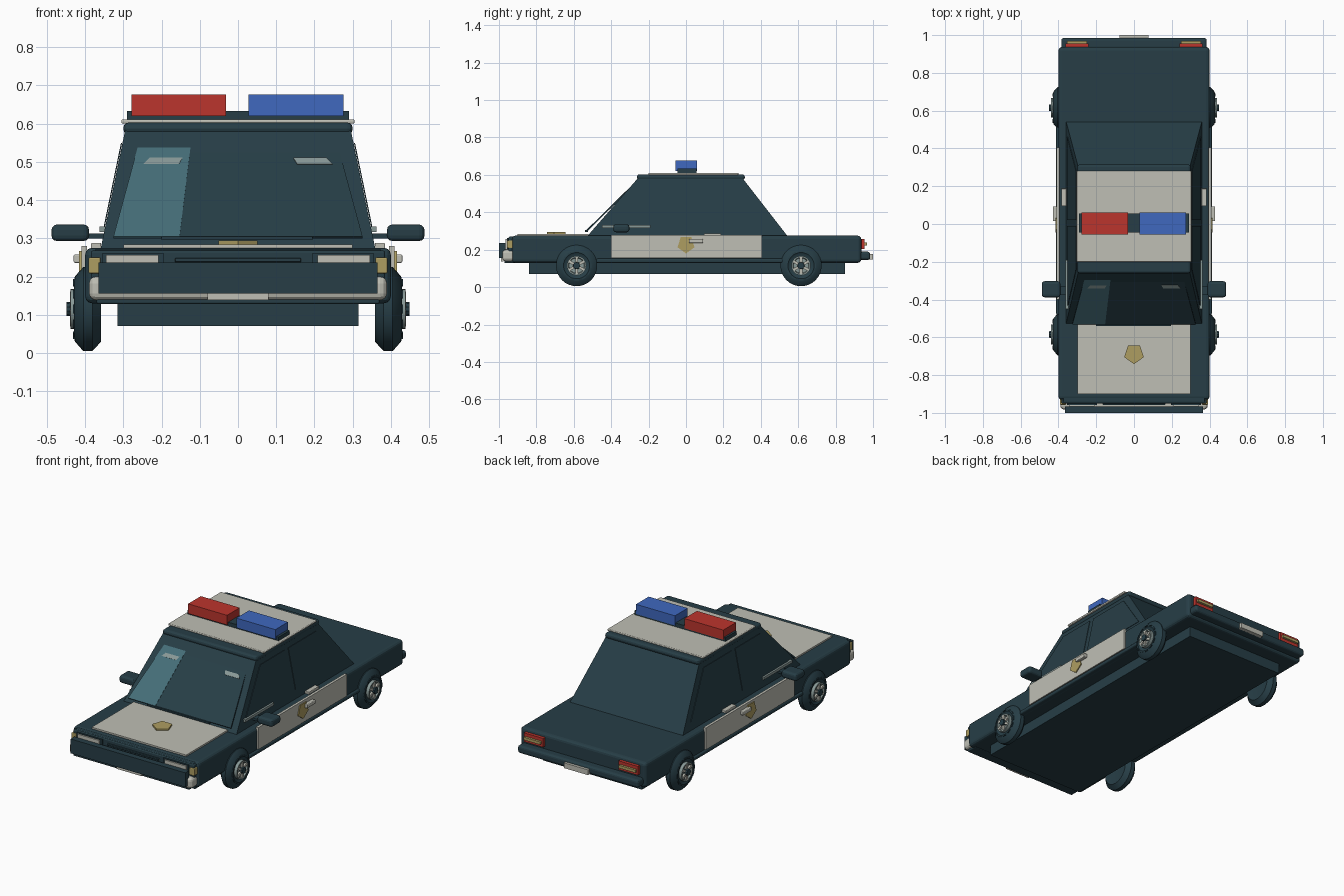
import bpy, bmesh, math
from mathutils import Vector

if "Cube" in bpy.data.objects:
    bpy.data.objects.remove(bpy.data.objects["Cube"], do_unlink=True)


def material(name, rgb):
    m = bpy.data.materials.new(name)
    m.use_nodes = True
    m.diffuse_color = (*rgb, 1)
    m.node_tree.nodes["Principled BSDF"].inputs["Base Color"].default_value = (*rgb, 1)
    return m


DARK = material("dark paint", (0.02, 0.048, 0.062))
CREAM = material("cream paint", (0.52, 0.52, 0.46))
RED = material("red lamp", (0.50, 0.035, 0.026))
BLUE = material("blue lamp", (0.05, 0.14, 0.52))
GOLD = material("gold", (0.42, 0.34, 0.12))
TEAL = material("glass reflection", (0.06, 0.155, 0.19))
GREY = material("pale grey trim", (0.25, 0.32, 0.31))


def finish(name, bm, mat, bevel=0, smooth=False):
    bmesh.ops.recalc_face_normals(bm, faces=bm.faces)
    me = bpy.data.meshes.new(name)
    bm.to_mesh(me)
    bm.free()
    me.materials.append(mat)
    ob = bpy.data.objects.new(name, me)
    bpy.context.collection.objects.link(ob)
    if bevel:
        b = ob.modifiers.new("bevel", "BEVEL")
        b.width, b.segments = bevel, 3
    if smooth:
        bpy.ops.object.select_all(action="DESELECT")
        ob.select_set(True)
        bpy.context.view_layer.objects.active = ob
        bpy.ops.object.shade_smooth_by_angle(angle=math.radians(35))
    return ob


def box(name, x, y, z, mat, bevel=0):
    """Box from (min, max) ranges on each axis."""
    bm = bmesh.new()
    bmesh.ops.create_cube(bm, size=1)
    for v in bm.verts:
        v.co = [(r[0] + r[1]) / 2 + c * (r[1] - r[0]) for r, c in zip((x, y, z), v.co)]
    return finish(name, bm, mat, bevel)


def plate(name, points, depth, mat):
    """Flat polygon pushed along a depth vector."""
    bm = bmesh.new()
    face = bm.faces.new([bm.verts.new(p) for p in points])
    top = bmesh.ops.extrude_face_region(bm, geom=[face])["geom"]
    bmesh.ops.translate(bm, vec=depth, verts=[v for v in top if isinstance(v, bmesh.types.BMVert)])
    return finish(name, bm, mat)


def lathe(name, profile, centre, side, mat, steps=32):
    """Spin (offset, radius) points around the x axis."""
    bm = bmesh.new()
    vs = [bm.verts.new((side * o, 0, r)) for o, r in profile]
    edges = [bm.edges.new(p) for p in zip(vs, vs[1:])]
    bmesh.ops.spin(bm, geom=vs + edges, axis=(1, 0, 0), cent=(0, 0, 0),
                   angle=math.tau, steps=steps)
    bmesh.ops.remove_doubles(bm, verts=bm.verts, dist=0.0005)
    bmesh.ops.translate(bm, vec=centre, verts=bm.verts)
    return finish(name, bm, mat, smooth=True)


def span(side, a, b):
    return tuple(sorted((side * a, side * b)))


# Lower body, floor and skirts
box("lower_body", (-.4, .4), (-.93, .937), (.13, .275), DARK, .018)
box("underbody", (-.315, .315), (-.84, .85), (.07, .16), DARK)

# Cabin frustum
bm = bmesh.new()
rings = [[bm.verts.new(p) for p in ((-w, f, z), (w, f, z), (w, r, z), (-w, r, z))]
         for w, f, r, z in ((.36, -.53, .545, .27), (.295, -.255, .3, .585))]
bm.faces.new(rings[0])
bm.faces.new(rings[1])
for i in range(4):
    j = (i + 1) % 4
    bm.faces.new((rings[0][i], rings[0][j], rings[1][j], rings[1][i]))
finish("cabin", bm, DARK)

# Roof with light bar
box("roof", (-.3, .3), (-.262, .315), (.572, .603), DARK, .014)
box("roof_panel", (-.305, .305), (-.2, .28), (.6, .611), CREAM, .004)
box("light_bar_base", (-.29, .29), (-.045, .055), (.609, .633), DARK)
box("red_light", (-.279, -.031), (-.055, .06), (.62, .676), RED)
box("blue_light", (.028, .276), (-.055, .06), (.62, .676), BLUE)


# Windscreen with reflections
def screen(x, z, lift=0):
    return (x, -.532 + (z - .304) * 1.017 - lift, z)


def screen_plate(name, corners, lift, mat):
    plate(name, [screen(x, z, lift) for x, z in corners], Vector((0, .005, -.005)), mat)


screen_plate("windscreen", ((-.326, .305), (.326, .305), (.262, .541), (-.262, .541)), 0, DARK)
screen_plate("windscreen_streak", ((-.326, .305), (-.153, .305), (-.124, .541), (-.262, .541)), .002, TEAL)
for s in (-1, 1):
    screen_plate("windscreen_glint", [(s * x, z) for x, z in
                 ((.155, .495), (.247, .495), (.232, .511), (.145, .511))], .004, GREY)
box("wiper_bar", (-.2, .195), (-.54, -.525), (.296, .305), DARK)

# Bonnet panel and badge
box("bonnet_panel", (-.3, .3), (-.9, -.52), (.27, .284), CREAM)


def pentagon(radius):
    return [(radius * math.sin(k * math.tau / 5), -radius * math.cos(k * math.tau / 5))
            for k in range(5)]


plate("bonnet_badge", [(x, -.688 + y, .283) for x, y in pentagon(.054)], Vector((0, 0, .011)), GOLD)

# Front end
box("front_bumper", (-.39, .39), (-.982, -.915), (.138, .2), CREAM, .018)
box("bumper_underside", (-.37, .37), (-.97, -.9), (.128, .15), DARK, .005)
box("push_bar", (-.365, .365), (-1, -.965), (.155, .237), DARK)
box("grille_panel", (-.385, .385), (-.95, -.92), (.15, .268), DARK, .006)
box("grille_slot", (-.165, .165), (-.958, -.94), (.238, .248), DARK, .002)
box("grille_trim", (-.168, .168), (-.955, -.94), (.243, .2455), GREY)
box("front_number_plate", (-.08, .08), (-.99, -.975), (.138, .157), CREAM)
box("bonnet_lip", (-.375, .375), (-.945, -.9), (.258, .272), DARK, .005)

# Rear end
box("rear_bumper", (-.385, .385), (.925, .985), (.145, .19), DARK, .014)
box("rear_number_plate", (-.077, .077), (.975, 1), (.147, .177), CREAM)

for s in (-1, 1):
    # Lamps
    box("headlight_frame", span(s, .195, .355), (-.958, -.94), (.195, .262), DARK)
    box("headlight", span(s, .208, .345), (-.966, -.95), (.2, .257), CREAM)
    box("front_indicator", span(s, .36, .391), (-.957, -.925), (.208, .25), GOLD, .004)
    box("tail_light", span(s, .24, .362), (.93, .955), (.205, .256), RED)
    box("tail_light_strip", span(s, .25, .355), (.95, .968), (.222, .238), GOLD)

    # Doors, trim and badge
    box("door_panel", span(s, .395, .41), (-.4, .405), (.155, .28), CREAM)
    box("sill_trim", span(s, .38, .412), (-.48, .53), (.13, .152), DARK, .008)
    plate("door_badge", [(s * .408, y, .228 - z) for z, y in
          [(-b, a) for a, b in pentagon(.048)]], Vector((s * .008, 0, 0)), GOLD)
    box("door_handle", span(s, .405, .43), (.015, .092), (.236, .258), CREAM, .004)
    box("rear_door_handle", span(s, .358, .385), (.095, .188), (.272, .288), CREAM, .003)
    box("window_trim", span(s, .345, .362), (-.45, -.19), (.316, .331), GREY)
    box("door_mirror", span(s, .39, .488), (-.388, -.303), (.293, .336), DARK, .014)
    box("mirror_stalk", span(s, .34, .4), (-.375, -.33), (.3, .312), DARK)

    # Side windows following the cabin slope
    for name, corners in (("front_side_window", ((-.44, .32), (-.01, .32), (-.01, .55), (-.235, .55))),
                          ("rear_side_window", ((.02, .32), (.46, .32), (.275, .55), (.02, .55)))):
        plate(name, [(s * (.361 - (z - .27) * .2063), y, z) for y, z in corners],
              Vector((s * .003, 0, 0)), DARK)

    # Wheels
    for end, y in (("front", -.585), ("rear", .615)):
        c = Vector((s * .393, y, .115))
        lathe(end + "_tyre", ((-.03, 0), (-.03, .06), (-.035, .085), (-.012, .11), (.012, .11),
                              (.034, .085), (.036, .07), (.028, .058), (.028, 0)), c, s, DARK)
        lathe(end + "_rim", ((.026, .052), (.046, .052), (.046, .044), (.036, .04), (.036, 0)), c, s, GREY)
        lathe(end + "_hub", ((.034, .02), (.056, .018), (.056, 0)), c, s, DARK, 10)
        for k in range(6):
            a = k * math.tau / 6
            spoke = box(end + "_spoke", (-.005, .005), (-.007, .007), (.016, .046), CREAM)
            spoke.location = c + Vector((s * .042, 0, 0))
            spoke.rotation_euler.x = a
        for k in range(12):
            mark = box(end + "_tyre_mark", (-.003, .003), (-.012, .012), (.075, .079), DARK)
            mark.location = c + Vector((s * .036, 0, 0))
            mark.rotation_euler.x = k * math.tau / 12
